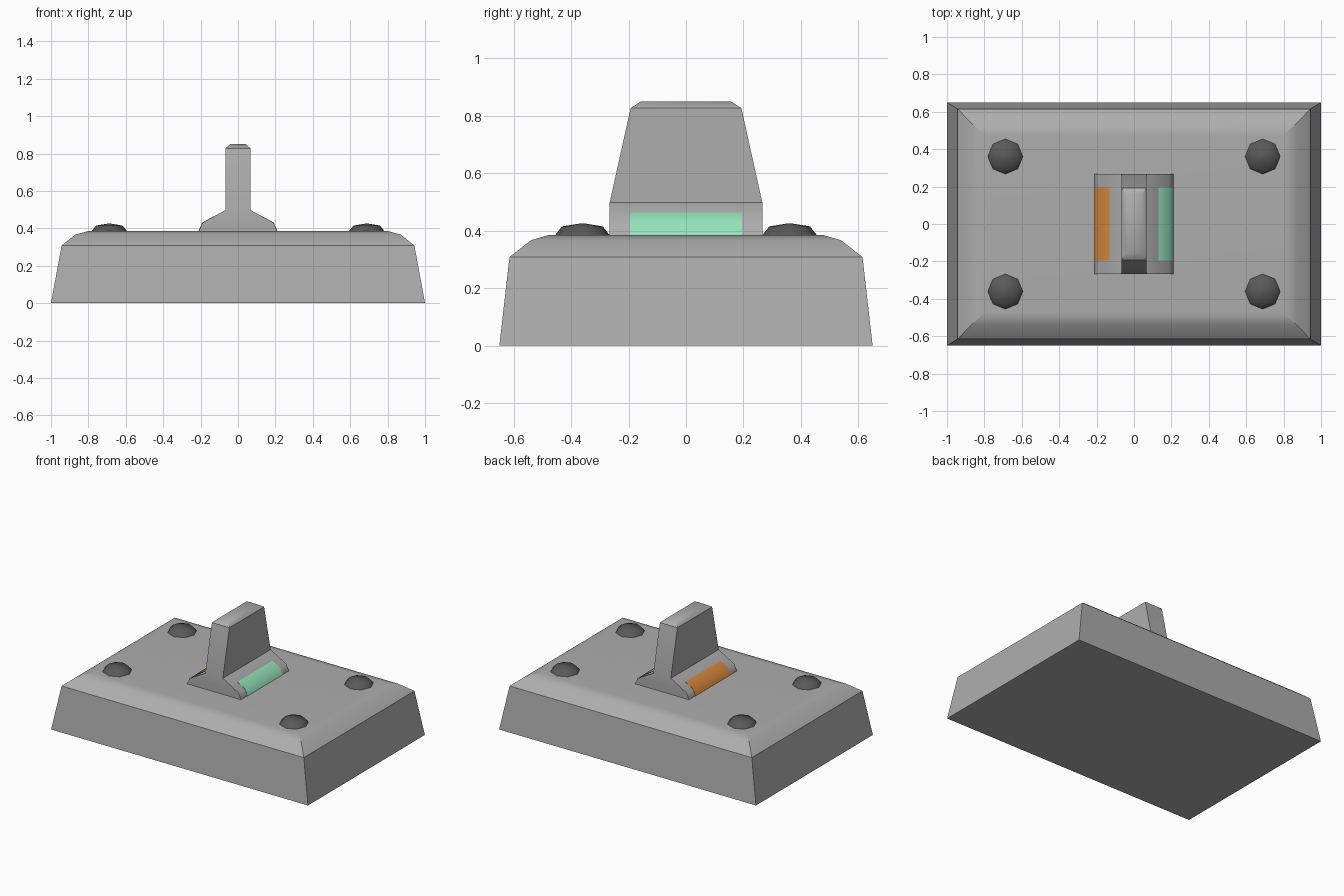
import bpy, bmesh, math

if "Cube" in bpy.data.objects:
    bpy.data.objects.remove(bpy.data.objects["Cube"])

GREY = (0.42, 0.42, 0.42, 1)
DARK = (0.10, 0.10, 0.10, 1)


def finish(name, bm, colour, angle=40):
    bmesh.ops.recalc_face_normals(bm, faces=bm.faces)
    mesh = bpy.data.meshes.new(name)
    bm.to_mesh(mesh)
    bm.free()
    obj = bpy.data.objects.new(name, mesh)
    bpy.context.collection.objects.link(obj)
    mat = bpy.data.materials.new(name + "_colour")
    mat.diffuse_color = colour
    mat.use_nodes = True
    mat.node_tree.nodes["Principled BSDF"].inputs["Base Color"].default_value = mat.diffuse_color
    mesh.materials.append(mat)
    bpy.ops.object.select_all(action='DESELECT')
    obj.select_set(True)
    bpy.context.view_layer.objects.active = obj
    bpy.ops.object.shade_smooth_by_angle(angle=math.radians(angle), keep_sharp_edges=True)
    return obj


def loft(bm, rings):
    """Skin a list of closed point rings and cap both ends."""
    loops = [[bm.verts.new(p) for p in ring] for ring in rings]
    n = len(loops[0])
    for a, b in zip(loops, loops[1:]):
        for i in range(n):
            j = (i + 1) % n
            bm.faces.new((a[i], a[j], b[j], b[i]))
    bm.faces.new(loops[0][::-1])
    bm.faces.new(loops[-1])


def stepped_block(name, levels, angle):
    """Stack of rectangles given as (half x, half y, z), mitred corners kept sharp."""
    bm = bmesh.new()
    loft(bm, [[(-hx, -hy, z), (hx, -hy, z), (hx, hy, z), (-hx, hy, z)]
              for hx, hy, z in levels])
    for e in bm.edges:
        if abs(e.verts[0].co.z - e.verts[1].co.z) > 1e-4:
            e.smooth = False
    return finish(name, bm, GREY, angle)


# Wall plate with sloped sides and rounded-over rim
plate = stepped_block("base_plate", [(1.0, 0.65, 0), (0.943, 0.615, 0.308),
                                     (0.87, 0.54, 0.367), (0.80, 0.475, 0.386)], 40)
weighted = plate.modifiers.new("flat_top_shading", 'WEIGHTED_NORMAL')
weighted.keep_sharp = True

# Toggle lever with flared foot and chamfered tip
stepped_block("toggle_lever", [(0.21, 0.266, 0.38), (0.21, 0.266, 0.386),
                               (0.19, 0.266, 0.43), (0.068, 0.266, 0.498),
                               (0.068, 0.193, 0.827), (0.042, 0.158, 0.85)], 43)

# Coloured strips wrapped over both sides of the foot
strip = [(0.212, 0.385), (0.191, 0.431), (0.132, 0.464), (0.13, 0.45), (0.18, 0.385)]
for side, name, colour in ((1, "green_strip", (0.30, 0.77, 0.49, 1)),
                           (-1, "orange_strip", (0.70, 0.25, 0.045, 1))):
    bm = bmesh.new()
    loft(bm, [[(side * x, y, z) for x, z in strip] for y in (-0.195, 0.195)])
    finish(name, bm, colour)

# Low octagonal domed screws in the four corners
for sx in (-1, 1):
    for sy in (-1, 1):
        bm = bmesh.new()
        rings = []
        for r, z in ((0.094, 0.386), (0.071, 0.415), (0.004, 0.426)):
            rings.append([(sx * 0.688 + r * math.cos(k * math.tau / 8),
                           sy * 0.361 + r * math.sin(k * math.tau / 8), z)
                          for k in range(8)])
        loft(bm, rings)
        finish("screw", bm, DARK, 60)
